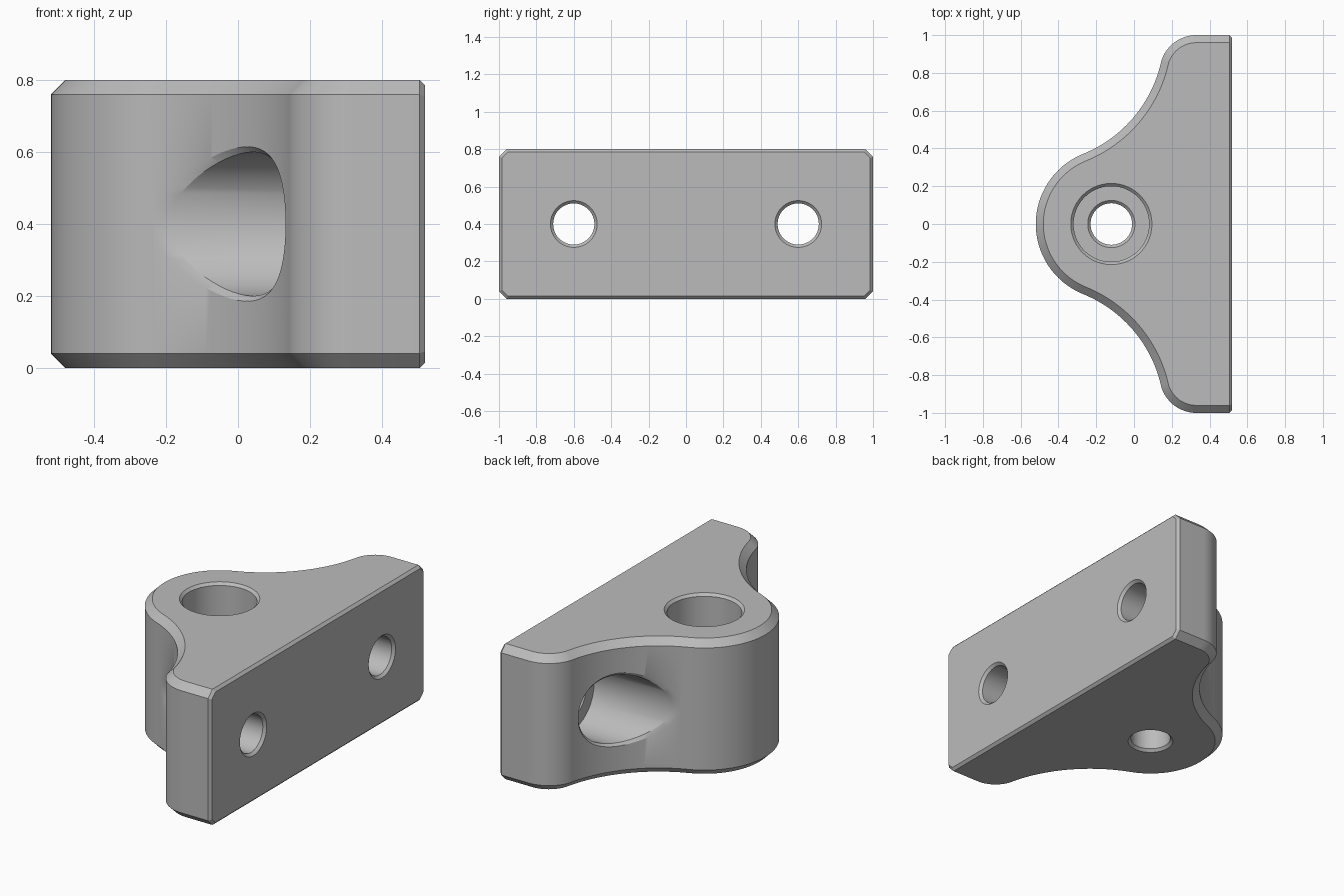
import bpy
import bmesh
import math
from mathutils import Vector

cube = bpy.data.objects.get("Cube")
if cube:
    bpy.data.objects.remove(cube, do_unlink=True)

HEIGHT, BACK, CHAMFER, EDGE = 0.8, 0.52, 0.04, 0.015
NOSE, NOSE_R = Vector((-0.12, 0)), 0.4
HOLLOW = Vector((-0.529, 1.01))
HOLLOW_R = (HOLLOW - NOSE).length - NOSE_R
CORNER = Vector((0.33, 0.806))
CORNER_R = 1 - CORNER.y

grey = bpy.data.materials.new("plain grey")
grey.use_nodes = True
grey.diffuse_color = (0.5, 0.5, 0.5, 1)
grey.node_tree.nodes["Principled BSDF"].inputs["Base Color"].default_value = grey.diffuse_color


def finish(name, bm):
    bmesh.ops.recalc_face_normals(bm, faces=bm.faces[:])
    mesh = bpy.data.meshes.new(name)
    bm.to_mesh(mesh)
    bm.free()
    mesh.materials.append(grey)
    obj = bpy.data.objects.new(name, mesh)
    bpy.context.collection.objects.link(obj)
    return obj


def loft(rings):
    """Skin a stack of closed point rings and cap both ends."""
    bm = bmesh.new()
    loops = [[bm.verts.new(p) for p in ring] for ring in rings]
    n = len(loops[0])
    for a, b in zip(loops, loops[1:]):
        for i in range(n):
            j = (i + 1) % n
            bm.faces.new((a[i], a[j], b[j], b[i]))
    bm.faces.new(loops[0])
    bm.faces.new(loops[-1])
    return bm


def arc(centre, radius, start, end, steps):
    angles = [start + (end - start) * i / steps for i in range(steps + 1)]
    return [Vector((centre.x + radius * math.cos(a), centre.y + radius * math.sin(a))) for a in angles]


def angle_to(a, b):
    return math.atan2(b.y - a.y, b.x - a.x)


def outline(inset):
    """Nose, hollow flank and rounded end, mirrored across y."""
    half = arc(NOSE, NOSE_R - inset, math.pi, angle_to(NOSE, HOLLOW), 24)
    half += arc(HOLLOW, HOLLOW_R + inset, angle_to(HOLLOW, NOSE), angle_to(HOLLOW, CORNER), 28)[1:]
    half += arc(CORNER, CORNER_R - inset, angle_to(CORNER, HOLLOW), math.pi / 2, 16)[1:]
    half.append(Vector((BACK, 1 - inset)))
    return half + [Vector((p.x, -p.y)) for p in reversed(half[1:])]


# Bracket body with chamfered rims
levels = ((0, CHAMFER), (CHAMFER, 0), (HEIGHT - CHAMFER, 0), (HEIGHT, CHAMFER))
bm = loft([[(p.x, p.y, z) for p in outline(inset)] for z, inset in levels])
bmesh.ops.recalc_face_normals(bm, faces=bm.faces[:])
bmesh.ops.dissolve_faces(bm, faces=[f for f in bm.faces if f.normal.x > 0.99])
back = max(bm.faces, key=lambda f: f.normal.x)
bmesh.ops.bevel(bm, geom=back.edges[:], offset=EDGE, offset_type='OFFSET',
                segments=1, profile=0.5, affect='EDGES')
body = finish("mounting_bracket", bm)

# Stepped hole sizes
HEAD_R, HOLE_R, FLOOR, SIDES = 0.2, 0.11, 0.2, 64
TURNS = [2 * math.pi * (i + 0.5) / SIDES for i in range(SIDES)]


def bore_ring(radius, z):
    return [(NOSE.x + radius * math.cos(t), radius * math.sin(t), z) for t in TURNS]


def screw_ring(side, radius, x, follow=False):
    """Ring around a screw axis; with follow, x is measured from the hollow flank."""
    ring = []
    for t in TURNS:
        y = 0.6 + radius * math.cos(t)
        flank = HOLLOW.x + math.sqrt(HOLLOW_R ** 2 - (y - HOLLOW.y) ** 2) if follow else 0
        ring.append((x + flank, side * y, HEIGHT / 2 + radius * math.sin(t)))
    return ring


# Narrow part shared by all holes: distance from the outer face
narrow = ((HOLE_R + EDGE, FLOOR), (HOLE_R, FLOOR - EDGE), (HOLE_R, EDGE),
          (HOLE_R + 2 * EDGE, -EDGE))

# Vertical bore cutter
rings = [bore_ring(HEAD_R + 2 * EDGE, HEIGHT + EDGE), bore_ring(HEAD_R, HEIGHT - EDGE),
         bore_ring(HEAD_R, FLOOR)]
rings += [bore_ring(r, d) for r, d in narrow]
cutters = [finish("bore_cutter", loft(rings))]

# Screw hole cutters, left and right
for side, label in ((1, "rear"), (-1, "front")):
    rings = [screw_ring(side, HEAD_R + 1.5 * EDGE, -0.8),
             screw_ring(side, HEAD_R + 1.5 * EDGE, -EDGE / 2, True),
             screw_ring(side, HEAD_R, EDGE, True),
             screw_ring(side, HEAD_R, BACK - FLOOR)]
    rings += [screw_ring(side, r, BACK - d) for r, d in narrow]
    cutters.append(finish(label + "_screw_cutter", loft(rings)))

# Cut the holes and bake the result
bpy.context.view_layer.objects.active = body
body.select_set(True)
for cutter in cutters:
    mod = body.modifiers.new(cutter.name, 'BOOLEAN')
    mod.operation = 'DIFFERENCE'
    mod.solver = 'EXACT'
    mod.object = cutter
    bpy.ops.object.modifier_apply(modifier=mod.name)
    bpy.data.objects.remove(cutter, do_unlink=True)

bpy.ops.object.shade_smooth_by_angle(angle=math.radians(25))
